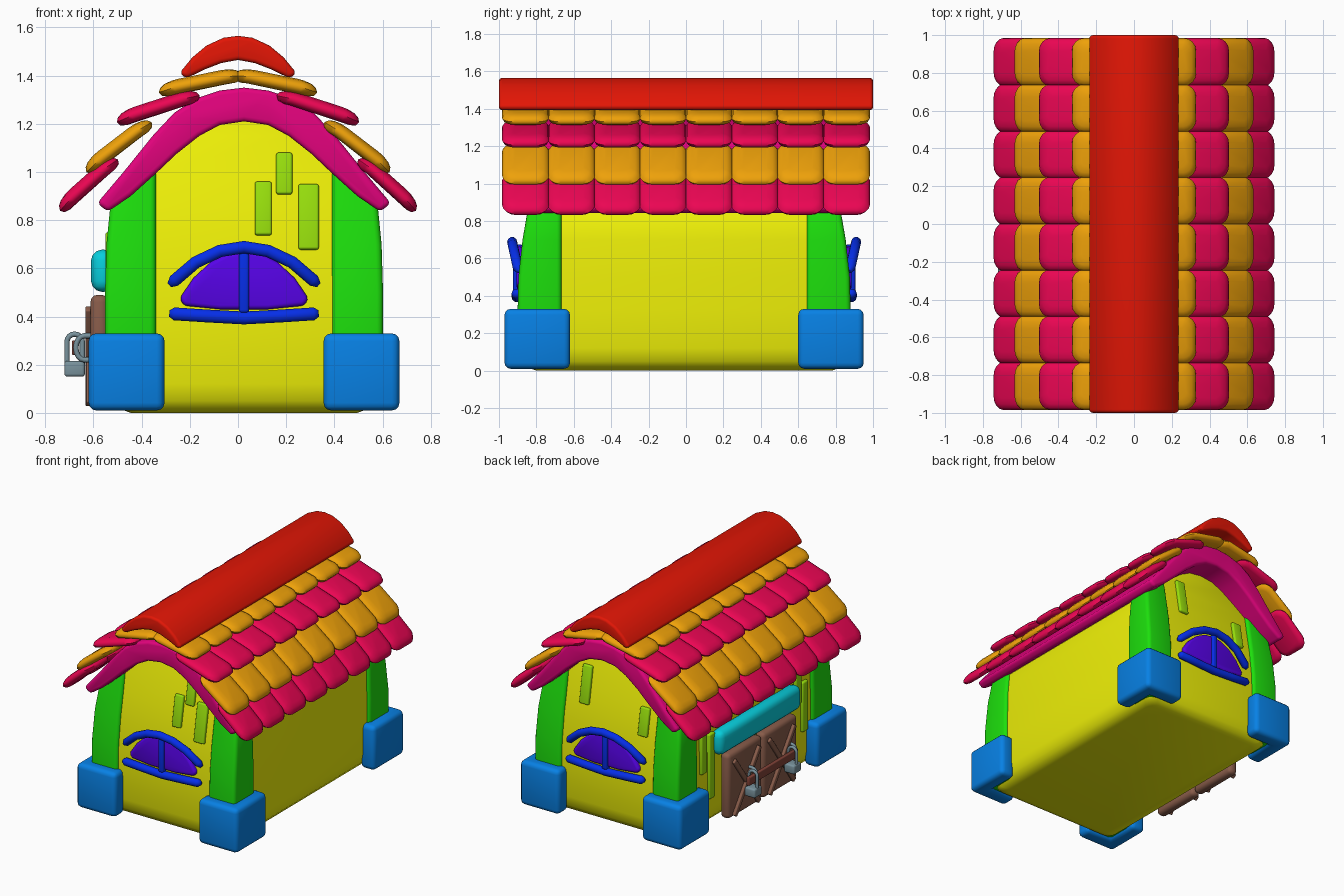
import bpy, bmesh
from math import sin, cos, pi, atan2, hypot, radians
from mathutils import Vector, Euler

if "Cube" in bpy.data.objects:
    bpy.data.objects.remove(bpy.data.objects["Cube"])

CX, CY = 0.025, -0.01          # centre of the house under the roof
MATS = {}
COLORS = dict(red=(225, 28, 14), pink=(235, 14, 84), orange=(238, 160, 18), magenta=(228, 10, 125),
              yellow=(238, 240, 16), green=(34, 222, 20), blue=(16, 128, 228), navy=(14, 50, 232),
              purple=(88, 10, 232), lime=(150, 222, 20), cyan=(16, 205, 220), wood=(135, 92, 75),
              rust=(128, 68, 58), steel=(120, 145, 155))


def material(key):
    if key not in MATS:
        MATS[key] = bpy.data.materials.new(key)
        MATS[key].diffuse_color = [(c / 255) ** 2.2 for c in COLORS[key]] + [1]
    return MATS[key]


def loft(name, rings, color, bevel=0.0, seg=3, angle=40):
    """Skin a stack of equal closed rings, cap both ends, round the hard edges."""
    bm = bmesh.new()
    vs = [[bm.verts.new(p) for p in ring] for ring in rings]
    n = len(rings[0])
    for a, b in zip(vs, vs[1:]):
        for i in range(n):
            bm.faces.new((a[i], a[(i + 1) % n], b[(i + 1) % n], b[i]))
    bm.faces.new(vs[0])
    bm.faces.new(vs[-1])
    bmesh.ops.recalc_face_normals(bm, faces=bm.faces)
    if bevel:
        hard = [e for e in bm.edges if e.calc_face_angle(0) > radians(35)]
        bmesh.ops.bevel(bm, geom=hard, offset=bevel, segments=seg, profile=0.5,
                        affect='EDGES', clamp_overlap=True)
    me = bpy.data.meshes.new(name)
    bm.to_mesh(me)
    bm.free()
    me.shade_smooth()
    me.set_sharp_from_angle(angle=radians(angle))
    me.materials.append(material(color))
    ob = bpy.data.objects.new(name, me)
    bpy.context.collection.objects.link(ob)
    return ob


def prism_y(name, pts, y0, y1, color, bevel, seg=3):
    return loft(name, [[(x, y, z) for x, z in pts] for y in (y0, y1)], color, bevel, seg)


def box(name, centre, size, color, bevel, rot=(0, 0, 0)):
    x, y, z = (s / 2 for s in size)
    ob = loft(name, [[(-x, -y, k), (x, -y, k), (x, y, k), (-x, y, k)] for k in (-z, z)], color, bevel)
    ob.location, ob.rotation_euler = centre, Euler(rot)
    return ob


def tube(name, path, radii, color, sides=10):
    path = [Vector(p) for p in path]
    rings = []
    for i, p in enumerate(path):
        t = (path[min(i + 1, len(path) - 1)] - path[max(i - 1, 0)]).normalized()
        n = Vector((0, 1, 0))
        b = t.cross(n).normalized()
        rings.append([p + radii[i] * (cos(a) * n + sin(a) * b)
                      for a in (2 * pi * k / sides for k in range(sides))])
    return loft(name, rings, color, angle=60)


def rrect(hx, hy, r, n=4):
    pts = []
    for q, (sx, sy) in enumerate(((1, 1), (-1, 1), (-1, -1), (1, -1))):
        for k in range(n + 1):
            a = (q + k / n) * pi / 2
            pts.append((sx * (hx - r) + r * cos(a), sy * (hy - r) + r * sin(a)))
    return pts


def mirrored(half):
    """Complete a half outline that starts on the axis."""
    return half + [(-x, z) for x, z in reversed(half) if x > 0]


# Walls: height, half width, half depth
WALL = [(0, .47, .79), (.015, .51, .83), (.05, .54, .855), (.12, .555, .868), (.33, .555, .87),
        (.5, .555, .866), (.7, .55, .842), (.85, .535, .815), (1.0, .42, .79), (1.15, .24, .765), (1.25, .08, .75)]
loft("walls", [[(CX + x, CY + y, z) for x, y in rrect(hx, hy, .06)] for z, hx, hy in WALL], "yellow")


def wall_depth(z, col):
    for a, b in zip(WALL, WALL[1:]):
        if a[0] <= z <= b[0]:
            return a[col] + (b[col] - a[col]) * (z - a[0]) / (b[0] - a[0])


# Corner posts and their wrapped feet
POST = [(.03, .56, .875), (.33, .577, .89), (.5, .577, .886), (.7, .571, .864), (.85, .556, .838),
        (.95, .51, .82), (1.06, .43, .80)]
for sx in (-1, 1):
    for sy in (-1, 1):
        tag = ("left" if sx < 0 else "right") + ("_front" if sy < 0 else "_back")
        loft("post_" + tag, [[(CX + sx * x, CY + sy * y, z) for x, y in
                              ((.365, .655), (ox, .655), (ox, oy), (.365, oy))] for z, ox, oy in POST],
             "green", .025)
        ell = [(.33, .96), (.645, .96), (.645, .61), (.53, .61), (.53, .845), (.33, .845)]
        loft("foot_" + tag, [[(CX + sx * x, CY + sy * y, z) for x, y in ell] for z in (.01, .33)],
             "blue", .032)

# Curved roof shell
outer = [(0, 1.35), (.1, 1.338), (.2, 1.305), (.29, 1.245), (.375, 1.155), (.5, 1.0), (.61, .87)]
inner = [(0, 1.21), (.1, 1.195), (.185, 1.15), (.28, 1.075), (.37, .99), (.47, .90), (.565, .835)]
shell = outer + inner[::-1] + [(-x, z) for x, z in inner[1:]] + [(-x, z) for x, z in outer[:0:-1]]
prism_y("roof_shell", [(CX + x, z) for x, z in shell], -.93, .93, "magenta", .02)

# Roof tiles: lower edge, upper edge, colour
ROWS = [((.735, .85), (.51, 1.05), "pink"), ((.625, 1.01), (.37, 1.205), "orange"),
        ((.495, 1.215), (.17, 1.32), "pink"), ((.32, 1.338), (-.01, 1.405), "orange")]
T = .056
for sx in (-1, 1):
    for r, ((x0, z0), (x1, z1), col) in enumerate(ROWS):
        half = hypot(x0 - x1, z0 - z1) / 2 + .01
        slope = atan2(z0 - z1, x0 - x1)
        for i in range(8):
            rings = []
            for inset, h in ((.035, -.5), (.01, -.33), (0, 0), (.01, .3), (.03, .46), (.06, .54)):
                ring = []
                for u, v in rrect(half - inset, .126 - inset, .065 - inset * .6):
                    h2 = h * T - .012 * (u / half) ** 2 + .006
                    ring.append((sx * ((x0 + x1) / 2 + u * cos(slope) - h2 * sin(slope)),
                                 -.8575 + .245 * i + v,
                                 (z0 + z1) / 2 + u * sin(slope) + h2 * cos(slope)))
                rings.append(ring)
            loft(f"tile_{'left' if sx < 0 else 'right'}_{r}_{i}", rings, col, angle=60)

# Ridge cap
top = [(0, 1.565), (.06, 1.557), (.13, 1.525), (.19, 1.475), (.243, 1.41)]
low = [(0, 1.465), (.07, 1.452), (.14, 1.425), (.215, 1.388)]
cap = top + low[::-1] + [(-x, z) for x, z in low[1:]] + [(-x, z) for x, z in top[:0:-1]]
prism_y("ridge_cap", cap, -1, 1, "red", .03, 4)

# Front and back windows
PANE = mirrored([(0, .67), (.07, .66), (.14, .625), (.21, .56), (.268, .475), (.25, .445), (.1, .43)])
ARCH = [(-.31, .53), (-.29, .548), (-.2, .625), (-.1, .672), (0, .688), (.1, .672), (.2, .625), (.29, .548), (.31, .53)]
SILL = [(-.31, .413), (-.29, .411), (-.15, .402), (0, .394), (.15, .402), (.29, .411), (.31, .413)]
for s, tag in ((-1, "front"), (1, "back")):
    prism_y("window_pane_" + tag, [(CX + x, z) for x, z in PANE], CY + s * .78, CY + s * .895, "purple", .02)
    tube("window_arch_" + tag, [(CX + x, CY + s * (.885 + .035 * (z - .53) / .16), z) for x, z in ARCH],
         [.012] + [.027] * 7 + [.012], "navy")
    tube("window_sill_" + tag, [(CX + x, CY + s * .895, z) for x, z in SILL], [.014] + [.028] * 5 + [.014], "navy")
    box("window_bar_" + tag, (CX, CY + s * .89, .545), (.042, .05, .26), "navy", .012)

# Bricks on the front and back: side, x, bottom, top, width
for k, (s, x, z0, z1, w) in enumerate([(-1, .105, .735, .96, .07), (-1, .192, .905, 1.08, .067),
                                       (-1, .293, .675, .95, .085), (1, .24, .80, 1.07, .075),
                                       (1, -.24, .70, .90, .075)]):
    d0, d1 = wall_depth(z0, 2), wall_depth(z1, 2)
    box(f"end_brick_{k}", (x, CY + s * (d0 + d1) / 2, (z0 + z1) / 2), (w, .04, z1 - z0), "lime", .01,
        (s * atan2(d0 - d1, z1 - z0), 0, 0))

# Bricks beside the hatch
for k, (y, z0, z1) in enumerate([(.57, .41, .72), (.48, .20, .67), (-.51, .50, .75), (-.585, .28, .64)]):
    box(f"side_brick_{k}", (CX - .555, y, (z0 + z1) / 2), (.04, .065, z1 - z0), "lime", .01)

# Hatch on the left side: lintel, two leaves with crossed slats
box("hatch_lintel", (-.56, 0, .59), (.1, .93, .175), "cyan", .045)
for k, y in enumerate((.19, -.21)):
    box(f"hatch_leaf_{k}", (-.575, y, .255), (.075, .39, .47), "wood", .03)
    for j, a in enumerate((-1, 1)):
        box(f"hatch_slat_{k}_{j}", (-.617 - .004 * j, y, .235), (.025, .035, .49), "wood", .006, (a * .62, 0, 0))

# Locking bar and padlocks
box("locking_bar", (-.677, -.02, .27), (.026, .56, .06), "rust", .006)
for k, y in enumerate((.2, -.25)):
    box(f"padlock_body_{k}", (-.678, y, .183), (.085, .085, .065), "steel", .012)
    arc = [(-.678 + .032 * cos(a), y, .295 + .032 * sin(a)) for a in (pi * i / 8 for i in range(9))]
    tube(f"padlock_shackle_{k}", [(-.646, y, .2)] + arc + [(-.71, y, .2)], [.011] * 11, "steel", 8)
    ring = [(-.638 + .035 * cos(a), y - .05, .27 + .05 * sin(a)) for a in (pi * i / 8 for i in range(4, 13))]
    tube(f"hatch_staple_{k}", [(-.61, y - .05, .32)] + ring[::-1][::-1] + [(-.61, y - .05, .22)], [.011] * 11, "steel", 8)

for m in bpy.data.materials:
    if m.users and not m.is_grease_pencil:
        m.use_nodes = True
        m.node_tree.nodes["Principled BSDF"].inputs["Base Color"].default_value = m.diffuse_color
